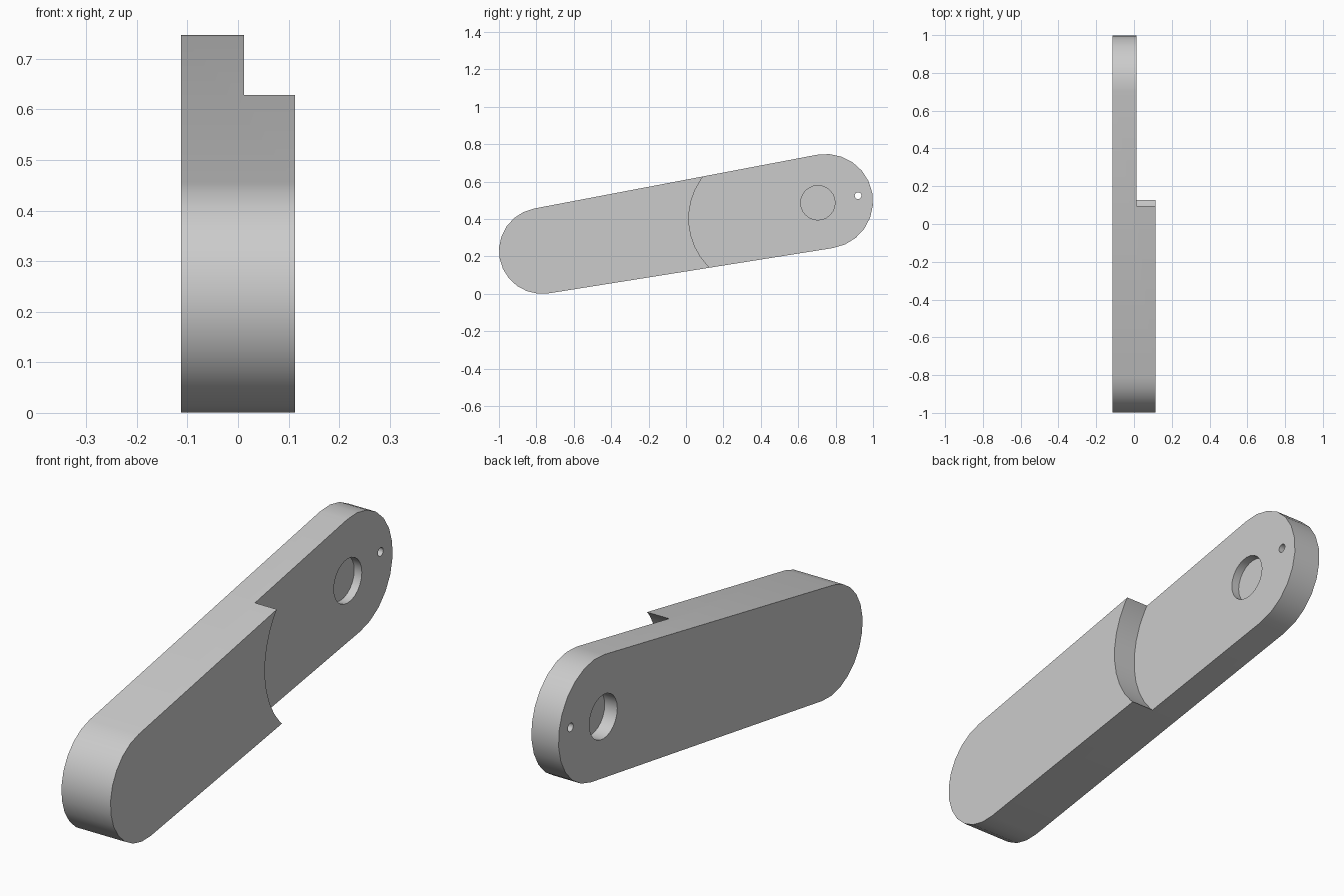
import bpy, bmesh
from math import sin, cos, pi, asin, atan2, hypot

cube = bpy.data.objects.get("Cube")
if cube:
    bpy.data.objects.remove(cube, do_unlink=True)

grey = bpy.data.materials.new("plain grey")
grey.use_nodes = True
colour = (0.6, 0.6, 0.6, 1)
grey.diffuse_color = colour
grey.node_tree.nodes["Principled BSDF"].inputs["Base Color"].default_value = colour


def arc(y, z, r, start, end, steps):
    return [(y + r * cos(start + (end - start) * i / steps),
             z + r * sin(start + (end - start) * i / steps)) for i in range(steps + 1)]


def prism(name, profile, x0, x1):
    """Extrude a side profile (y, z) across the width."""
    bm = bmesh.new()
    face = bm.faces.new([bm.verts.new((x0, y, z)) for y, z in profile])
    moved = bmesh.ops.extrude_face_region(bm, geom=[face])["geom"]
    bmesh.ops.translate(bm, vec=(x1 - x0, 0, 0),
                        verts=[v for v in moved if isinstance(v, bmesh.types.BMVert)])
    bmesh.ops.recalc_face_normals(bm, faces=bm.faces)
    mesh = bpy.data.meshes.new(name)
    bm.to_mesh(mesh)
    bm.free()
    mesh.materials.append(grey)
    obj = bpy.data.objects.new(name, mesh)
    bpy.context.collection.objects.link(obj)
    return obj


# Tapered bar with two round ends joined by tangent sides
HALF = 0.113
STEP = 0.012
fy, fz, fr = -0.77, 0.23, 0.23
by, bz, br = 0.747, 0.495, 0.253
tilt = atan2(bz - fz, by - fy)
spread = pi / 2 + asin((br - fr) / hypot(by - fy, bz - fz))
outline = (arc(by, bz, br, tilt - spread, tilt + spread, 12)
           + arc(fy, fz, fr, tilt + spread, tilt + 2 * pi - spread, 12))
bar = prism("bar", outline, -HALF, HALF)

# Half-lap with a curved shoulder, round recesses on both faces, and a pin hole
shoulder = arc(0.381, 0.403, 0.366, 0.7 * pi, 1.35 * pi, 12)
lap = [(1.2, 0.9), (shoulder[0][0], 0.9)] + shoulder + [(shoulder[-1][0], -0.2), (1.2, -0.2)]


def disc(y, z, r, steps):
    return arc(y, z, r, 0, 2 * pi, steps)[:-1]


recess = disc(0.705, 0.487, 0.092, 24)
cutters = [
    prism("lap_cutter", lap, STEP, 0.3),
    prism("right_recess_cutter", recess, STEP - 0.035, 0.2),
    prism("left_recess_cutter", recess, -0.3, -HALF + 0.058),
    prism("pin_hole_cutter", disc(0.92, 0.525, 0.018, 16), -0.3, 0.3),
]
for cutter in cutters:
    cutter.hide_render = True
    cutter.display_type = 'WIRE'
    mod = bar.modifiers.new(cutter.name, 'BOOLEAN')
    mod.operation = 'DIFFERENCE'
    mod.solver = 'EXACT'
    mod.object = cutter

# Bake the cuts and smooth the round ends
bpy.ops.object.select_all(action='DESELECT')
bpy.context.view_layer.objects.active = bar
bar.select_set(True)
for mod in list(bar.modifiers):
    bpy.ops.object.modifier_apply(modifier=mod.name)
for cutter in cutters:
    bpy.data.objects.remove(cutter, do_unlink=True)
bpy.ops.object.shade_smooth_by_angle(angle=pi / 6)
